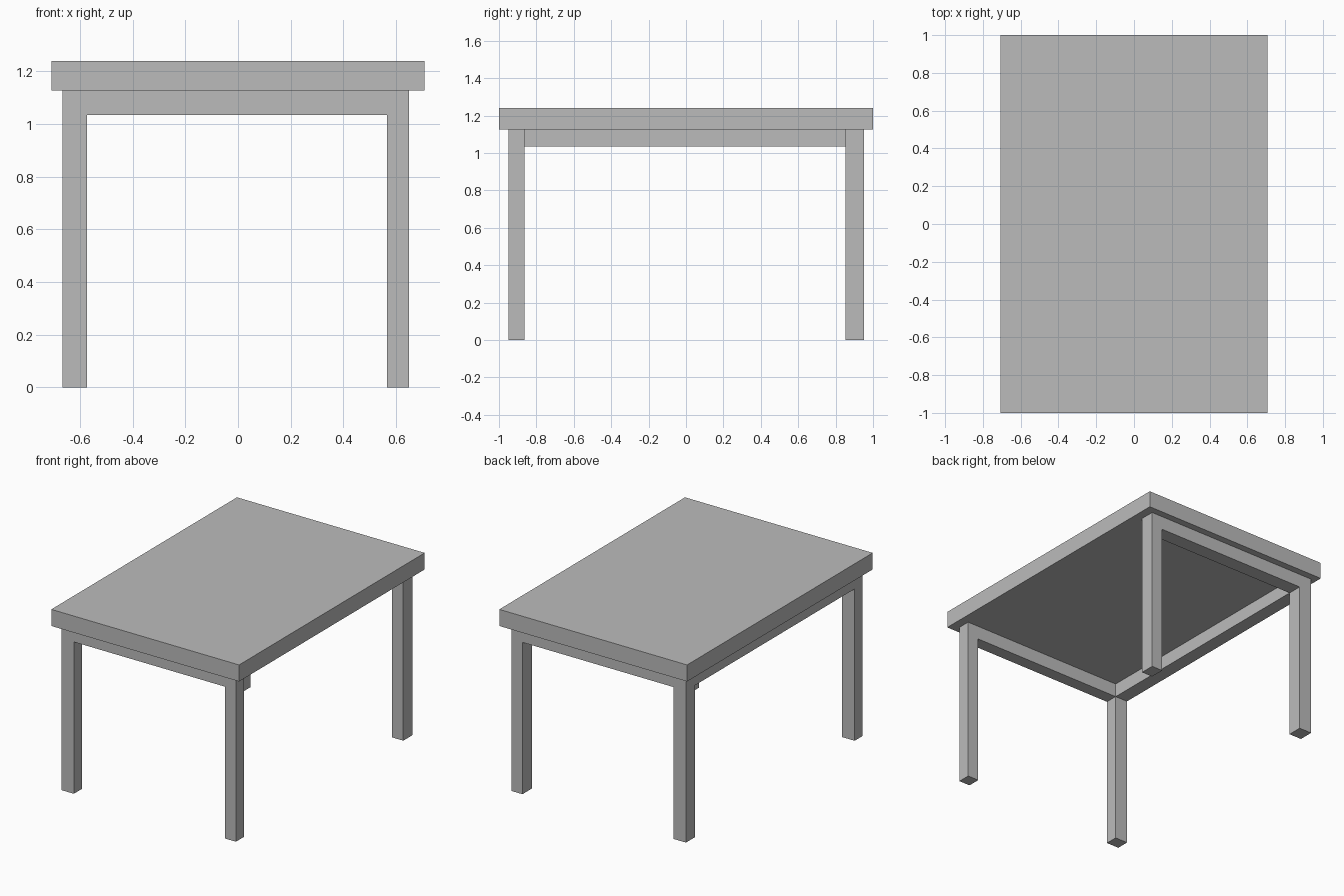
import bpy
import bmesh

cube = bpy.data.objects.get("Cube")
if cube:
    bpy.data.objects.remove(cube, do_unlink=True)

grey = bpy.data.materials.new("plain grey")
grey.use_nodes = True
colour = (0.5, 0.5, 0.5, 1)
grey.diffuse_color = colour
grey.node_tree.nodes["Principled BSDF"].inputs["Base Color"].default_value = colour


def box(name, xs, ys, zs):
    """Box spanning the given ranges on each axis."""
    bm = bmesh.new()
    bmesh.ops.create_cube(bm, size=1)
    for v in bm.verts:
        v.co = [r[0] if c < 0 else r[1] for c, r in zip(v.co, (xs, ys, zs))]
    mesh = bpy.data.meshes.new(name)
    bm.to_mesh(mesh)
    bm.free()
    mesh.materials.append(grey)
    obj = bpy.data.objects.new(name, mesh)
    bpy.context.collection.objects.link(obj)


# Shared leg ranges and heights
columns = {"right": (-0.667, -0.573), "left": (0.566, 0.649)}
rows = {"front": (-0.95, -0.864), "back": (0.853, 0.953)}
apron_z, under_z, top_z = 1.035, 1.127, 1.24
inner_x = (columns["right"][1], columns["left"][0])
inner_y = (rows["front"][1], rows["back"][0])

# Table top
box("table_top", (-0.708, 0.708), (-1, 1), (under_z, top_z))

# Legs, and the aprons flush with them at front and back
for row, ys in rows.items():
    for column, xs in columns.items():
        box(f"{row}_{column}_leg", xs, ys, (0, under_z))
    box(f"{row}_apron", inner_x, ys, (apron_z, under_z))

# Single side apron; the other long side is open
box("right_apron", columns["right"], inner_y, (apron_z, under_z))
